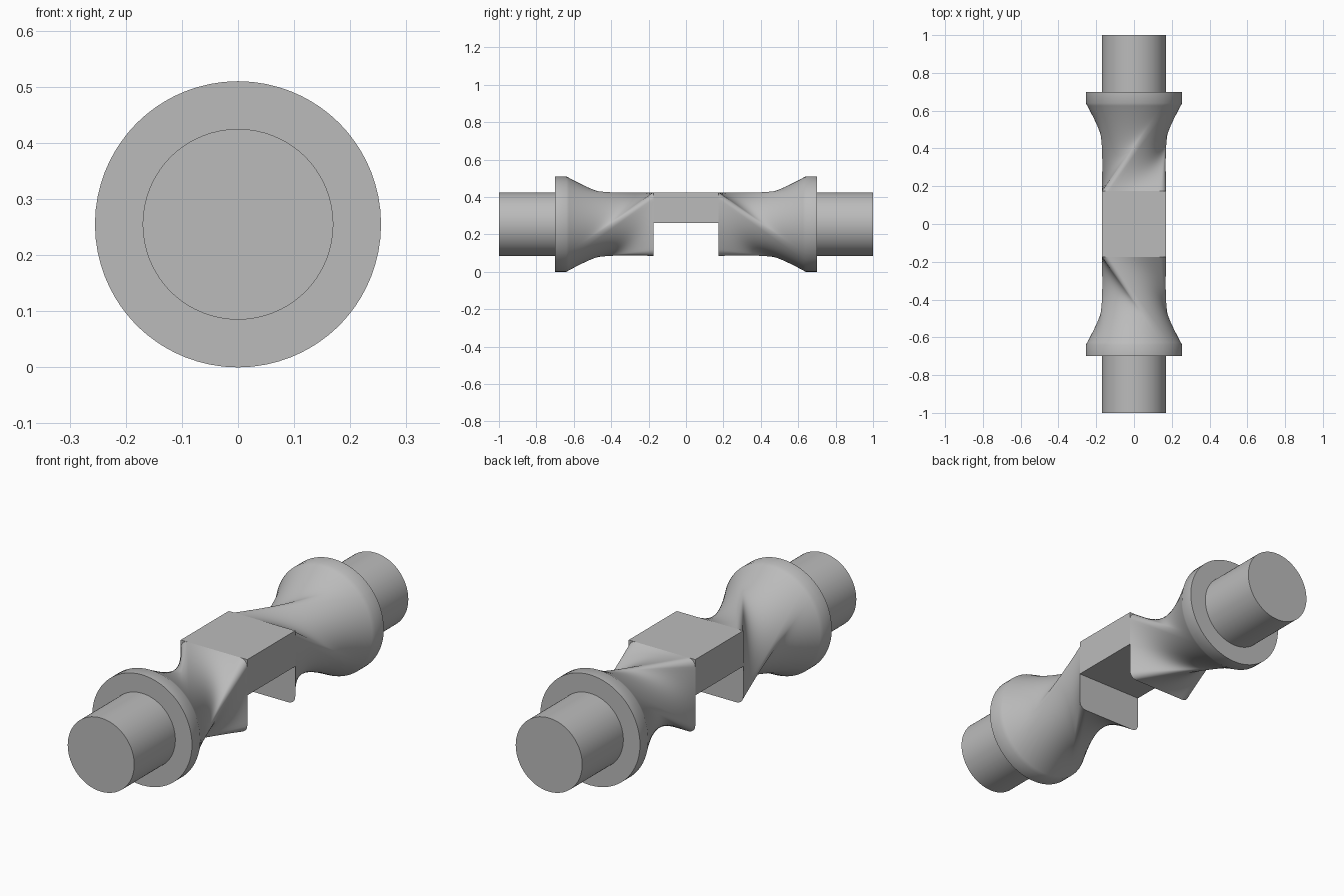
import bpy, bmesh
from math import sin, cos, pi, atan2, radians

if "Cube" in bpy.data.objects:
    bpy.data.objects.remove(bpy.data.objects["Cube"])

CZ = 0.255          # axis height
HALF = 0.17         # half width of the square middle and shaft radius
COLLAR = 0.255      # collar radius
NOTCH = 0.175       # half length of the middle block
FLARE, FACE, END = 0.64, 0.7, 1.0
FILLET = 0.035
STEPS = 32

steel = bpy.data.materials.new("grey_steel")
steel.use_nodes = True
steel.diffuse_color = (0.5, 0.5, 0.5, 1)
steel.node_tree.nodes["Principled BSDF"].inputs["Base Color"].default_value = (0.5, 0.5, 0.5, 1)


def rounded_square(edge=16, arc=8):
    """Square outline with filleted corners, counter-clockwise."""
    pts, c = [], HALF - FILLET
    for q in range(4):
        r = q * pi / 2
        corner = [(c + FILLET * cos(a), c + FILLET * sin(a))
                  for a in (i / arc * pi / 2 for i in range(arc + 1))]
        side = [(c - 2 * c * i / edge, HALF) for i in range(1, edge)]
        pts += [(x * cos(r) - z * sin(r), x * sin(r) + z * cos(r)) for x, z in corner + side]
    return pts


SQUARE = rounded_square()
ANGLES = [atan2(z, x) - pi / 2 for x, z in SQUARE]   # quarter turn of twist


def circle(radius):
    return [(radius * cos(a), radius * sin(a)) for a in ANGLES]


def finish(bm, name):
    bmesh.ops.recalc_face_normals(bm, faces=bm.faces)
    mesh = bpy.data.meshes.new(name)
    bm.to_mesh(mesh)
    bm.free()
    mesh.materials.append(steel)
    obj = bpy.data.objects.new(name, mesh)
    bpy.context.collection.objects.link(obj)
    bpy.ops.object.select_all(action='DESELECT')
    obj.select_set(True)
    bpy.context.view_layer.objects.active = obj
    bpy.ops.object.shade_smooth_by_angle(angle=radians(35))
    return obj


def loft(name, sections, side):
    """Skin a stack of (y, outline) sections and cap both ends."""
    bm = bmesh.new()
    rings = [[bm.verts.new((x, side * y, CZ + z)) for x, z in outline] for y, outline in sections]
    for a, b in zip(rings, rings[1:]):
        for i in range(len(a)):
            j = (i + 1) % len(a)
            bm.faces.new((a[i], a[j], b[j], b[i]))
    bm.faces.new(rings[0])
    bm.faces.new(rings[-1])
    return finish(bm, name)


# Twisted neck: straight rulings from the square to the turned collar circle
collar = circle(COLLAR)
neck = []
for s in range(STEPS + 1):
    t = s / STEPS
    outline = [(a * (1 - t) + c * t, b * (1 - t) + d * t)
               for (a, b), (c, d) in zip(SQUARE, collar)]
    neck.append((NOTCH + (FLARE - NOTCH) * t, outline))

# Both ends: neck with collar, then the plain shaft
for label, side in (("front", -1), ("back", 1)):
    loft(label + "_twisted_neck", neck + [(FACE, collar)], side)
    loft(label + "_shaft", [(FACE, circle(HALF)), (END, circle(HALF))], side)

# Middle block above the notch
bm = bmesh.new()
bmesh.ops.create_cube(bm, size=1)
low, high = 0.26, CZ + HALF
for v in bm.verts:
    v.co = (v.co.x * 2 * HALF, v.co.y * 2 * NOTCH, high if v.co.z > 0 else low)
finish(bm, "middle_block")
